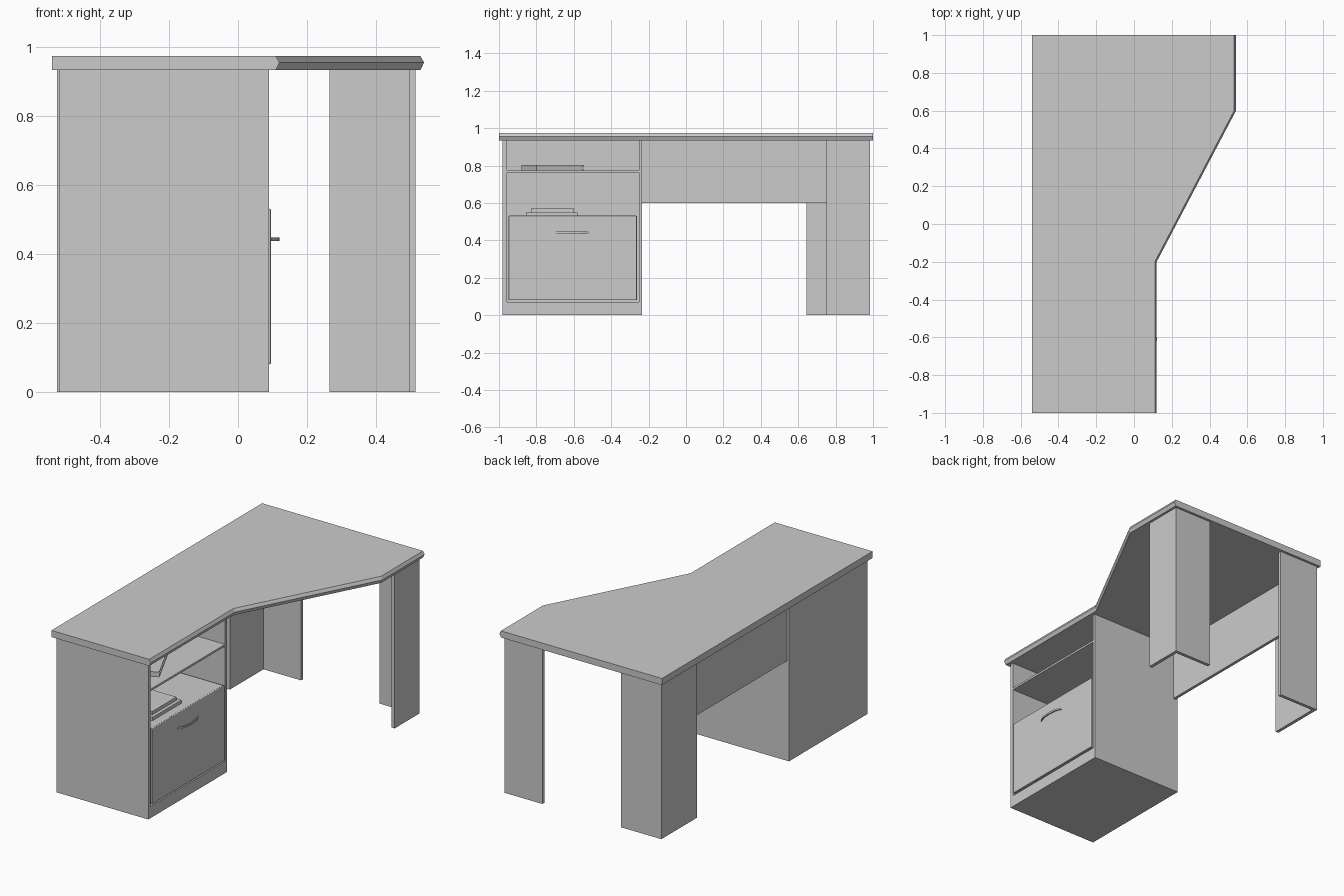
import bpy, bmesh, math
from mathutils import Matrix

if "Cube" in bpy.data.objects:
    bpy.data.objects.remove(bpy.data.objects["Cube"])


def finish(name, bm):
    bmesh.ops.recalc_face_normals(bm, faces=bm.faces)
    mesh = bpy.data.meshes.new(name)
    bm.to_mesh(mesh)
    bm.free()
    obj = bpy.data.objects.new(name, mesh)
    bpy.context.collection.objects.link(obj)
    return obj


def box(name, x, y, z):
    """Box from (min, max) ranges."""
    bm = bmesh.new()
    bmesh.ops.create_cube(bm, size=1)
    for v in bm.verts:
        for i, (lo, hi) in enumerate((x, y, z)):
            v.co[i] = lo if v.co[i] < 0 else hi
    return finish(name, bm)


def loft(name, rings):
    """Closed solid through rings of equal point count."""
    bm = bmesh.new()
    vs = [[bm.verts.new(p) for p in r] for r in rings]
    n = len(rings[0])
    for a, b in zip(vs, vs[1:]):
        for i in range(n):
            j = (i + 1) % n
            bm.faces.new((a[i], a[j], b[j], b[i]))
    bm.faces.new(vs[0])
    bm.faces.new(vs[-1])
    return finish(name, bm)


# Desktop: pointed edge on the user's side only
def top_ring(z, out):
    pts = [(-0.54, -1), (0.11 + out, -1), (0.11 + out, -0.2),
           (0.53 + out, 0.6), (0.53 + out, 1), (-0.54, 1)]
    return [(x, y, z) for x, y in pts]


loft("desktop", [top_ring(0.935, 0), top_ring(0.956, 0.01), top_ring(0.975, 0)])

# Cabinet carcass
Z = 0.935
box("cabinet_outer_side", (-0.52, 0.09), (-0.98, -0.958), (0, Z))
box("cabinet_inner_side", (-0.52, 0.09), (-0.252, -0.235), (0, Z))
box("cabinet_back", (-0.52, -0.505), (-0.958, -0.252), (0.07, Z))
box("cabinet_plinth", (-0.52, 0.09), (-0.958, -0.252), (0, 0.07))
box("upper_shelf", (-0.505, 0.09), (-0.958, -0.252), (0.762, 0.774))
box("drawer_box", (-0.505, 0.083), (-0.948, -0.262), (0.08, 0.53))

# Drawer front with softened outer edge
front = box("drawer_front", (0.083, 0.096), (-0.948, -0.262), (0.08, 0.532))
bev = front.modifiers.new("soft_edge", 'BEVEL')
bev.width = 0.005
bev.segments = 2

# Arched handle
path = [(0.094, -0.705), (0.103, -0.69), (0.114, -0.66), (0.118, -0.61),
        (0.114, -0.56), (0.103, -0.53), (0.094, -0.515)]
curve = [(x, y) for x, y in path]
loft("drawer_handle", [[(x - 0.004, y, 0.438), (x + 0.003, y, 0.438),
                        (x + 0.003, y, 0.448), (x - 0.004, y, 0.448)]
                       for x, y in curve])

# L-shaped legs
box("right_leg_end", (0.265, 0.516), (0.965, 0.985), (0, Z))
box("right_leg_side", (0.496, 0.516), (0.75, 0.965), (0, Z))
box("corner_leg_end", (-0.526, -0.257), (0.965, 0.985), (0, Z))
box("corner_leg_side", (-0.526, -0.506), (0.645, 0.965), (0, Z))

# Modesty panel
box("modesty_panel", (-0.506, -0.488), (-0.235, 0.965), (0.6, Z))

# Books lying flat on the drawer top
box("lower_book", (-0.19, 0.031), (-0.855, -0.58), (0.53, 0.55))
box("small_book", (-0.17, 0.011), (-0.83, -0.60), (0.55, 0.57))

# Turned book on the upper shelf: covers, pages and spine
turn = Matrix.Translation((-0.106, -0.712, 0.774)) @ Matrix.Rotation(math.radians(26), 4, 'Z')
for name, x, y, z in (
        ("book_lower_cover", (-0.09, 0.09), (-0.1415, 0.1415), (0, 0.006)),
        ("book_upper_cover", (-0.09, 0.09), (-0.1415, 0.1415), (0.022, 0.028)),
        ("book_pages", (-0.084, 0.084), (-0.135, 0.135), (0.006, 0.022)),
        ("book_spine", (-0.09, 0.09), (-0.1415, -0.135), (0.006, 0.022))):
    box(name, x, y, z).matrix_world = turn
